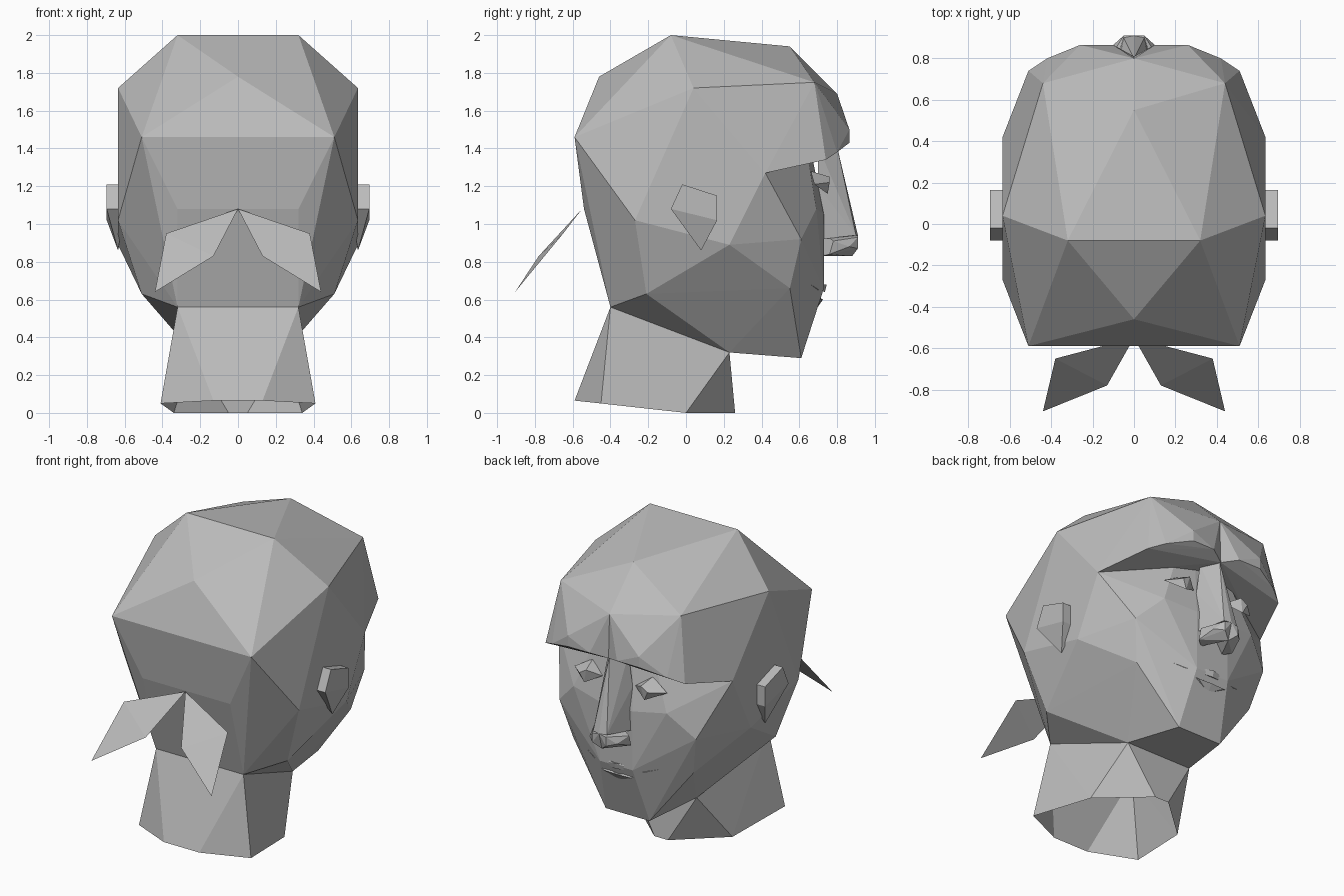
import bpy
import bmesh
from mathutils import Vector

cube = bpy.data.objects.get("Cube")
if cube:
    bpy.data.objects.remove(cube)

clay = bpy.data.materials.new("plain grey")
clay.use_nodes = True
clay.diffuse_color = (0.5, 0.5, 0.5, 1)
clay.node_tree.nodes["Principled BSDF"].inputs["Base Color"].default_value = clay.diffuse_color


def finish(name, bm, mirrored):
    """Turn a bmesh into a flat shaded object, optionally mirrored across x."""
    mesh = bpy.data.meshes.new(name)
    bm.to_mesh(mesh)
    bm.free()
    mesh.materials.append(clay)
    obj = bpy.data.objects.new(name, mesh)
    bpy.context.collection.objects.link(obj)
    if mirrored:
        mirror = obj.modifiers.new("Mirror", 'MIRROR')
        mirror.use_clip = True
    return obj


def hull(name, points, halves=True, drop=None):
    """Faceted solid around the points. halves: wrap the +x half, then mirror it.
    Otherwise wrap both sides at once. drop: rule for faces to leave open."""
    bm = bmesh.new()
    for p in points:
        bm.verts.new(p)
        if not halves and p[0] > 0:
            bm.verts.new((-p[0], p[1], p[2]))
    res = bmesh.ops.convex_hull(bm, input=bm.verts[:])
    spare = [g for g in res["geom_interior"] + res["geom_unused"]
             if isinstance(g, bmesh.types.BMVert)]
    bmesh.ops.delete(bm, geom=list(set(spare)), context='VERTS')
    bmesh.ops.recalc_face_normals(bm, faces=bm.faces[:])
    bm.normal_update()
    seam = [f for f in bm.faces if halves and all(abs(v.co.x) < 1e-4 for v in f.verts)]
    gone = seam + [f for f in bm.faces if drop and drop(f) and f not in seam]
    bmesh.ops.delete(bm, geom=gone, context='FACES')
    return finish(name, bm, halves)


# Landmarks shared by several parts, on the +x side
crown = (0.32, -0.08, 2.0)
crown_front = (0, 0.55, 1.94)
side_top = (0.635, 0.04, 1.72)
temple = (0.635, 0.42, 1.27)
nape = (0.32, -0.40, 0.56)
throat = (0.24, 0.23, 0.32)

# Skull, cheeks and jaw
occiput = (0.51, -0.59, 1.46)
back_peak = (0, -0.46, 1.78)
back_low = (0.32, -0.54, 1.08)
behind_ear = (0.635, -0.27, 1.02)
jaw_back = (0.51, -0.21, 0.63)
jaw_side = (0.635, 0.23, 0.89)
cheek = (0.50, 0.61, 0.92)
cheek_top = (0.34, 0.69, 1.08)
mouth_side = (0.44, 0.55, 0.66)
upper_lip = (0.12, 0.73, 0.66)
nose_root = (0.12, 0.73, 1.05)
chin = (0.16, 0.61, 0.29)
hull("skull", [crown, crown_front, side_top, temple, nape, throat, occiput, back_peak,
               back_low, behind_ear, jaw_back, jaw_side, cheek, cheek_top, mouth_side,
               upper_lip, nose_root, chin], halves=False)

# Forehead with overhanging brow ridge and a crease down the middle
hull("forehead", [crown, crown_front, side_top, temple, (0, -0.08, 2.0),
                  (0.44, 0.68, 1.75), (0, 0.80, 1.69), (0, 0.81, 1.40),
                  (0.26, 0.865, 1.50), (0.10, 0.865, 1.43), (0.26, 0.865, 1.43),
                  (0.42, 0.80, 1.38), (0.51, 0.74, 1.34), (0, 0.5, 1.40)])

# Nose: bridge, then a blocky tip with nostril wings
hull("nose_bridge", [(0, 0.80, 1.41), (0.07, 0.70, 1.41), (0, 0.82, 1.2), (0.05, 0.80, 1.2),
                     (0.10, 0.70, 1.2), (0, 0.91, 0.94), (0.05, 0.90, 0.94),
                     (0.11, 0.72, 0.92)])
hull("nose_tip", [(0, 0.91, 0.94), (0.05, 0.91, 0.93), (0.05, 0.91, 0.87), (0, 0.88, 0.83),
                  (0.10, 0.865, 0.88), (0.13, 0.78, 0.91), (0.13, 0.76, 0.84),
                  (0.08, 0.72, 0.83), (0, 0.72, 0.96)])

# Eyes: faceted bulge with a sloping lid towards the temple
hull("eyes", [(0.12, 0.70, 1.21), (0.20, 0.76, 1.25), (0.25, 0.76, 1.22), (0.22, 0.75, 1.16),
              (0.34, 0.68, 1.21), (0.22, 0.66, 1.28)])

# Lips
hull("top_lip", [(0, 0.745, 0.68), (0, 0.735, 0.64), (0.18, 0.70, 0.65),
                 (0.27, 0.66, 0.68), (0, 0.66, 0.66)])
hull("bottom_lip", [(0, 0.725, 0.60), (0.10, 0.72, 0.60), (0.22, 0.66, 0.64),
                    (0, 0.69, 0.55), (0, 0.65, 0.60)])

# Ears: square upper plate narrowing to the lobe
hull("ears", [(x, y, z) for x in (0.60, 0.695)
              for y, z in ((-0.02, 1.21), (0.165, 1.15), (0.165, 1.02), (-0.08, 1.08))]
     + [(0.635, 0.08, 0.86)])

# Neck, open at both ends
hull("neck", [nape, throat, (0.13, -0.59, 0.065), (0.41, -0.45, 0.05),
              (0.34, 0, 0), (0.05, 0.26, 0)], halves=False,
     drop=lambda f: abs(f.normal.z) > 0.7)

# Tied hair: two thin pointed leaves
bm = bmesh.new()
root, outer, tip, inner = [bm.verts.new(Vector(p)) for p in (
    (0, -0.55, 1.08), (0.38, -0.65, 0.95), (0.44, -0.905, 0.64), (0.13, -0.78, 0.83))]
bm.faces.new((root, inner, outer))
bm.faces.new((inner, tip, outer))
finish("hair_tails", bm, True)
